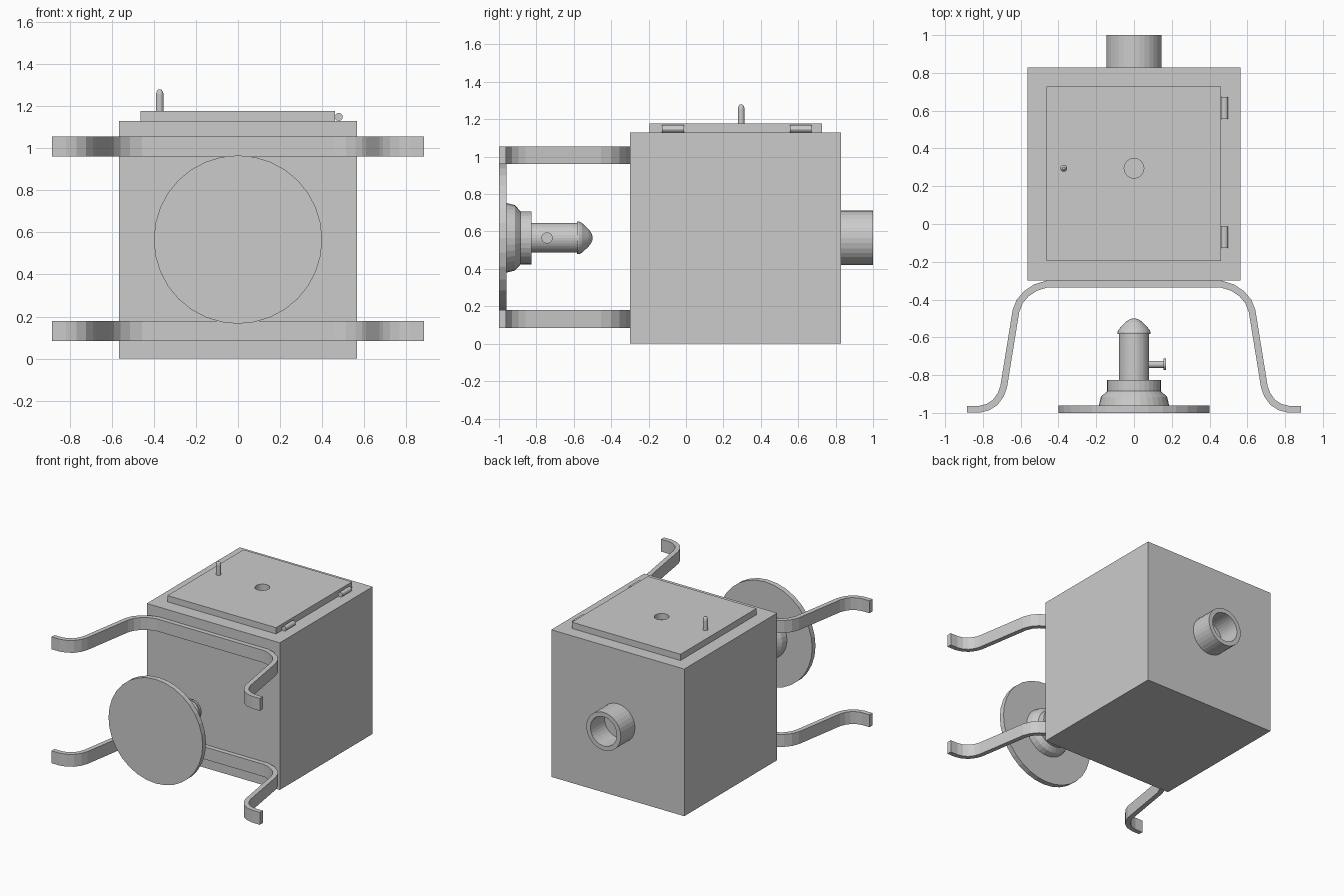
import bpy, bmesh, math
from mathutils import Matrix, Vector

if "Cube" in bpy.data.objects:
    bpy.data.objects.remove(bpy.data.objects["Cube"])

ZC = 0.566   # height of the burner and chimney axis
YC = 0.265   # centre of the box in depth
DY = 0.295   # door's hole and knob position


def finish(name, bm):
    bmesh.ops.recalc_face_normals(bm, faces=bm.faces)
    me = bpy.data.meshes.new(name)
    bm.to_mesh(me)
    bm.free()
    ob = bpy.data.objects.new(name, me)
    bpy.context.collection.objects.link(ob)
    return ob


def box(name, x0, x1, y0, y1, z0, z1):
    bm = bmesh.new()
    bmesh.ops.create_cube(bm, size=1)
    bm.transform(Matrix.Translation(((x0 + x1) / 2, (y0 + y1) / 2, (z0 + z1) / 2))
                 @ Matrix.Diagonal((x1 - x0, y1 - y0, z1 - z0, 1)))
    return finish(name, bm)


def lathe(name, profile, axis, origin, n=32, closed=False):
    """Revolve (radius, distance) points around an axis through origin."""
    bm = bmesh.new()
    rings = [[bm.verts.new((r * math.cos(2 * math.pi * i / n),
                            r * math.sin(2 * math.pi * i / n), d)) for i in range(n)]
             for r, d in profile]
    pairs = list(zip(rings, rings[1:]))
    if closed:
        pairs.append((rings[-1], rings[0]))
    else:
        bm.faces.new(rings[0])
        bm.faces.new(rings[-1])
    for a, b in pairs:
        for i in range(n):
            j = (i + 1) % n
            bm.faces.new((a[i], a[j], b[j], b[i]))
    rot = Vector((0, 0, 1)).rotation_difference(Vector(axis)).to_matrix().to_4x4()
    bm.transform(Matrix.Translation(origin) @ rot)
    return finish(name, bm)


def strap(name, path, half, z0, z1):
    """Flat bar of constant thickness following a path in the xy plane."""
    pts = [Vector(p) for p in path]
    bm = bmesh.new()
    rings = []
    for i, p in enumerate(pts):
        a = (p - pts[i - 1]).normalized() if i else None
        b = (pts[i + 1] - p).normalized() if i < len(pts) - 1 else None
        t = ((a or b) + (b or a)).normalized()
        k = half / t.dot(a or b)
        n = Vector((-t.y, t.x)) * k
        rings.append([bm.verts.new((*q, z)) for q, z in
                      ((p + n, z0), (p - n, z0), (p - n, z1), (p + n, z1))])
    for a, b in zip(rings, rings[1:]):
        for i in range(4):
            j = (i + 1) % 4
            bm.faces.new((a[i], a[j], b[j], b[i]))
    bm.faces.new(rings[0])
    bm.faces.new(rings[-1])
    return finish(name, bm)


# Firebox
box("firebox", -0.565, 0.565, -0.30, 0.828, 0, 1.13)

# Door with a round peephole
door = box("door", -0.463, 0.46, -0.195, 0.728, 1.13, 1.178)
cutter = lathe("peephole_cutter", [(0.052, -0.1), (0.052, 0.1)], (0, 0, 1), (0, DY, 1.16))
cutter.hide_render = True
cutter.hide_set(True)
cut = door.modifiers.new("peephole", 'BOOLEAN')
cut.object = cutter
cut.solver = 'EXACT'
bpy.context.view_layer.objects.active = door
door.select_set(True)
bpy.ops.object.modifier_apply(modifier=cut.name)
bpy.data.objects.remove(cutter)

# Door knob and hinges
lathe("door_knob", [(0.018, 0), (0.018, 0.082), (0.014, 0.096), (0.006, 0.105)],
      (0, 0, 1), (-0.372, DY, 1.175), 16)
for i, y in enumerate((-0.127, 0.557)):
    lathe(f"hinge_{i}", [(0.019, 0), (0.019, 0.115)], (0, 1, 0), (0.479, y, 1.149), 12)

# Chimney pipe
lathe("chimney_pipe", [(0.146, 0.82), (0.146, 1.0), (0.112, 1.0), (0.112, 0.82)],
      (0, 1, 0), (0, 0, ZC), closed=True)

# Bent leg straps, mirrored left to right
right = [(0.46, -0.3175), (0.52, -0.336), (0.57, -0.369), (0.605, -0.41), (0.625, -0.46),
         (0.69, -0.862), (0.706, -0.905), (0.735, -0.945), (0.775, -0.97),
         (0.82, -0.981), (0.885, -0.981)]
path = [(-x, y) for x, y in reversed(right)] + right
for name, z in (("lower_leg_strap", 0.085), ("upper_leg_strap", 0.96)):
    strap(name, path, 0.018, z, z + 0.095)

# Burner base plate, stepped pedestal, column and cap
lathe("burner_base", [(0.40, -1.0), (0.40, -0.96)], (0, 1, 0), (0, 0, ZC))
lathe("burner_pedestal", [(0.186, -0.96), (0.175, -0.915), (0.148, -0.89),
                          (0.142, -0.885), (0.142, -0.825)], (0, 1, 0), (0, 0, ZC))
lathe("burner_column", [(0.079, -0.83), (0.079, -0.58)], (0, 1, 0), (0, 0, ZC))
lathe("burner_cap", [(0.087, -0.582), (0.087, -0.572), (0.08, -0.557), (0.048, -0.522),
                     (0.028, -0.507), (0.01, -0.5)], (0, 1, 0), (0, 0, ZC))

# Valve on the side of the column
lathe("valve", [(0.019, 0.07), (0.019, 0.157), (0.03, 0.157), (0.03, 0.17)],
      (1, 0, 0), (0, -0.743, ZC), 20)
